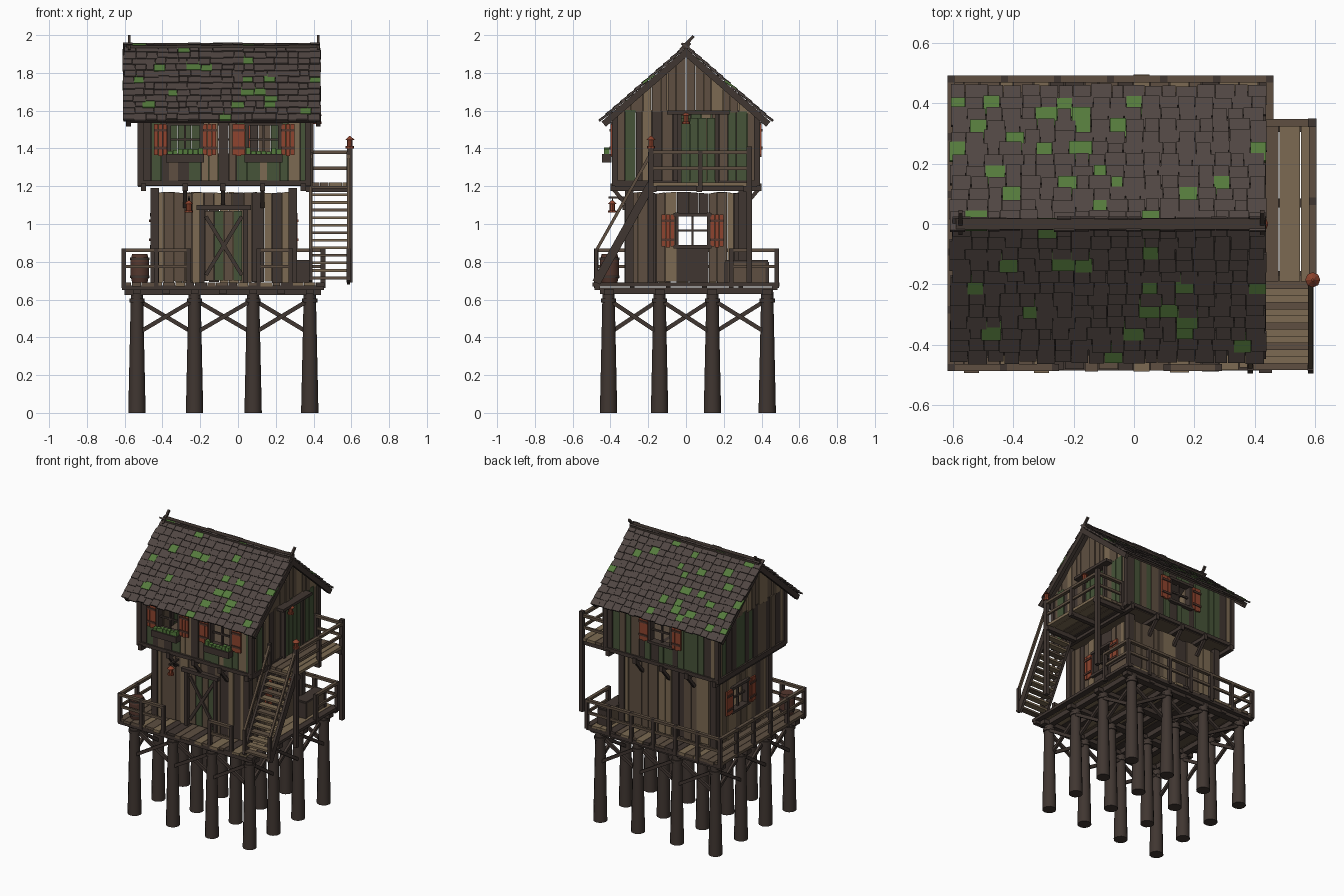
import bpy, bmesh, math, random
from mathutils import Vector, Matrix

if "Cube" in bpy.data.objects:
    bpy.data.objects.remove(bpy.data.objects["Cube"])

random.seed(7)
PAL = {"light_wood": (124, 106, 82), "mid_wood": (94, 79, 65), "dark_wood": (64, 54, 49),
       "shingle": (80, 70, 66), "moss": (84, 122, 60), "green_wood": (70, 84, 56),
       "red_paint": (142, 68, 46), "barrel_wood": (84, 55, 46)}
NAMES = list(PAL)
LIGHT, MID, DARK, SHINGLE, MOSS, GREEN, RED, BARREL = range(8)
MATS = []
for n, c in PAL.items():
    m = bpy.data.materials.new(n)
    m.diffuse_color = [((v / 255 + 0.055) / 1.055) ** 2.4 for v in c] + [1]
    m.use_nodes = True
    m.node_tree.nodes["Principled BSDF"].inputs["Base Color"].default_value = m.diffuse_color
    MATS.append(m)


class Part:
    """Collects solids into one named mesh object."""
    def __init__(self, name):
        self.name, self.bm = name, bmesh.new()

    def tag(self, verts, mat):
        for f in {f for v in verts for f in v.link_faces}:
            f.material_index = mat

    def cube(self, matrix, mat):
        self.tag(bmesh.ops.create_cube(self.bm, size=1, matrix=matrix)["verts"], mat)

    def box(self, x0, x1, y0, y1, z0, z1, mat):
        self.cube(Matrix.Translation(((x0 + x1) / 2, (y0 + y1) / 2, (z0 + z1) / 2))
                  @ Matrix.Diagonal((abs(x1 - x0), abs(y1 - y0), abs(z1 - z0), 1)), mat)

    def beam(self, p, q, w, h, mat):
        p, q = Vector(p), Vector(q)
        d = q - p
        rot = d.to_track_quat('Y', 'Z').to_matrix().to_4x4()
        self.cube(Matrix.Translation((p + q) / 2) @ rot @ Matrix.Diagonal((w, d.length, h, 1)), mat)

    def cone(self, x, y, z0, z1, r0, r1, mat, n=10):
        r = bmesh.ops.create_cone(self.bm, cap_ends=True, segments=n, radius1=r0, radius2=r1,
                                  depth=z1 - z0, matrix=Matrix.Translation((x, y, (z0 + z1) / 2)))
        self.tag(r["verts"], mat)

    def slab(self, face, a0, a1, z0, z1, o0, o1, mat, z1b=None):
        """Box in a wall plane: a along the wall, o outwards; z1b slants the top."""
        axis, f, s = face
        tops = (z1, z1 if z1b is None else z1b)
        vs = []
        for o in (o0, o1):
            for a, z in ((a0, z0), (a1, z0), (a1, tops[1]), (a0, tops[0])):
                vs.append(self.bm.verts.new((a, f + s * o, z) if axis == 'x' else (f + s * o, a, z)))
        fs = [self.bm.faces.new([vs[i] for i in q]) for q in
              ((0, 1, 2, 3), (7, 6, 5, 4), (0, 4, 5, 1), (1, 5, 6, 2), (2, 6, 7, 3), (3, 7, 4, 0))]
        bmesh.ops.recalc_face_normals(self.bm, faces=fs)
        for q in fs:
            q.material_index = mat

    def done(self, smooth=False):
        me = bpy.data.meshes.new(self.name)
        self.bm.to_mesh(me)
        self.bm.free()
        for m in MATS:
            me.materials.append(m)
        ob = bpy.data.objects.new(self.name, me)
        bpy.context.collection.objects.link(ob)
        if smooth:
            bpy.context.view_layer.objects.active = ob
            ob.select_set(True)
            bpy.ops.object.shade_smooth_by_angle(angle=math.radians(40))
            ob.select_set(False)


def cuts(a0, a1, marks, step):
    """Uneven plank edges that also land on the given marks."""
    pts = sorted({a0, a1, *marks})
    out = [a0]
    for p, q in zip(pts, pts[1:]):
        n = max(1, round((q - p) / step))
        out += [p + (q - p) * (i + (random.uniform(-.2, .2) if i < n else 0)) / n for i in range(1, n + 1)]
    return list(zip(out, out[1:]))


def plank_wall(name, face, a0, a1, z0, top, tones, holes=(), step=.05):
    part = Part(name)
    for p, q in cuts(a0, a1, [e for h in holes for e in h[:2]], step):
        mat, o, c = random.choice(tones), random.uniform(0, .01), (p + q) / 2
        za, zb = top(p), top(q)
        start = z0 + random.uniform(-.008, .008)
        for h in holes:
            if h[0] < c < h[1]:
                if h[2] > start:
                    part.slab(face, p, q, start, h[2], -.02, o, mat)
                start = h[3]
        part.slab(face, p + .0015, q - .0015, start, za, -.02, o, mat, zb)
    part.done()


def window(name, face, c, z0, z1, w=.17, box=False):
    part, h = Part(name), w / 2
    for s in (-1, 1):                       # jambs and shutters
        part.slab(face, c + s * h - .009, c + s * h + .009, z0 - .01, z1 + .01, -.025, .02, DARK)
        i, j = sorted((c + s * (h + .01), c + s * (h + .08)))
        for k in range(3):
            e = (j - i) / 3
            part.slab(face, i + k * e, i + (k + 1) * e - .002, z0 - .005 * (k % 2), z1, .012, .024, RED)
        for z in (z0 + .03, z1 - .04):
            part.slab(face, i, j, z, z + .014, .022, .031, BARREL)
    for z in (z0, z1):                      # sill and head
        part.slab(face, c - h - .015, c + h + .015, z - .009, z + .009, -.025, .026, DARK)
    part.slab(face, c - .006, c + .006, z0, z1, -.012, 0, DARK)
    part.slab(face, c - h, c + h, (z0 + z1) / 2 - .006, (z0 + z1) / 2 + .006, -.012, 0, DARK)
    if box:                                 # planter with leaves
        part.slab(face, c - .1, c + .1, z0 - .04, z0 + .005, .02, .07, DARK)
        for k in range(7):
            a = c - .08 + k * .027
            part.slab(face, a - .012, a + .012, z0, z0 + random.uniform(.015, .04), .03, .06, MOSS)
    part.done()


# stilts, braces and the beams under the deck
SX, SY = (-.535, -.23, .08, .38), (-.41, -.14, .14, .43)
p = Part("stilts")
for x in SX:
    for y in SY:
        p.cone(x, y, 0, .64, .046, .032, DARK, 12)
        p.cone(x, y, .585, .605, .04, .04, DARK, 12)
p.done(True)
p = Part("cross_braces")
for s, (i, j) in ((s, ij) for s in (0, 3) for ij in ((0, 1), (1, 2), (2, 3))):
    for za, zb, e in ((.42, .6, -.012), (.6, .42, .012)):
        p.beam((SX[i], SY[s] + e, za), (SX[j], SY[s] + e, zb), .018, .022, DARK)
        p.beam((SX[s] + e, SY[i], za), (SX[s] + e, SY[j], zb), .018, .022, DARK)
p.done()
p = Part("deck_beams")
for y in SY:
    p.box(-.6, .44, y - .025, y + .025, .625, .655, DARK)
for x in SX + (-.38, -.08, .23):
    p.box(x - .02, x + .02, -.455, .46, .63, .665, DARK)
for y in (-.47, .47):
    p.box(-.615, .455, y - .015, y + .015, .65, .675, DARK)
p.done()
p = Part("deck_planks")
for a, b in cuts(-.615, .46, [], .056):
    p.box(a, b - .003, -.485 + random.uniform(-.01, .01), .485 + random.uniform(-.01, .01),
          .67, .69, random.choice((LIGHT, MID, MID, DARK)))
p.done()


def rail(name, a, b, n, z=.69, h=.17):
    part, a, b = Part(name), Vector(a), Vector(b)
    for i in range(n + 1):
        q = a.lerp(b, i / n)
        part.box(q.x - .012, q.x + .012, q.y - .012, q.y + .012, z - .03, z + h + .01, DARK)
    for k, w in ((1, .024), (.5, .014)):
        part.beam((a.x, a.y, z + h * k), (b.x, b.y, z + h * k), w, .018, MID)
    part.done()


rail("front_left_railing", (-.605, -.475), (-.26, -.475), 2)
rail("front_right_railing", (.11, -.475), (.28, -.475), 1)
rail("back_railing", (-.605, .48), (.45, .48), 6)
rail("left_railing", (-.605, -.475), (-.605, .48), 5)
rail("right_railing", (.45, .24), (.45, .48), 1)

# lower storey
LX0, LX1, LY, UX0, UX1, UY = -.44, .29, .30, -.515, .37, .375
WZ = (.88, 1.05)
low = (LIGHT, MID, MID, LIGHT, DARK)
flat = lambda z: (lambda a: z + .004 * math.sin(a * 91))
side = [(-.05, .12, *WZ)]
plank_wall("lower_front_wall", ('x', -LY, -1), LX0, LX1, .69, flat(1.165), low, [(-.18, .03, .68, 1.08)])
plank_wall("lower_back_wall", ('x', LY, 1), LX0, LX1, .69, flat(1.165), low)
plank_wall("lower_left_wall", ('y', LX0, -1), -LY, LY, .69, flat(1.165), low, side)
plank_wall("lower_right_wall", ('y', LX1, 1), -LY, LY, .69, flat(1.165), low, side)
window("lower_left_window", ('y', LX0, -1), .035, *WZ)
window("lower_right_window", ('y', LX1, 1), .035, *WZ)
p = Part("lower_corner_posts")
for x in (LX0, LX1):
    for y in (-LY, LY):
        p.box(x - .022, x + .022, y - .022, y + .022, .69, 1.19, DARK)
p.done()
p = Part("front_door")
F = ('x', -LY, -1)
for k in range(4):
    p.slab(F, -.175 + k * .05, -.128 + k * .05, .7, 1.07, -.015, -.002, GREEN if k % 2 else MID)
p.beam((-.17, -LY - .002, .73), (.02, -LY - .002, 1.04), .012, .02, DARK)
p.beam((-.17, -LY - .002, 1.04), (.02, -LY - .002, .73), .012, .02, DARK)
for a in (-.19, .04):
    p.slab(F, a - .013, a + .013, .69, 1.08, -.02, .025, DARK)
p.slab(F, -.22, .07, 1.075, 1.1, -.02, .035, DARK)
p.done()

# upper floor joists, brackets and walls
p = Part("upper_floor")
for x in (-.5, -.28, -.08, .13, .345):
    p.box(x - .014, x + .014, -.4, .4, 1.175, 1.215, DARK)
    for s in (-1, 1):
        if LX0 - .02 < x < LX1:
            p.beam((x, s * (LY + .005), 1.09), (x, s * .385, 1.185), .02, .02, DARK)
p.box(UX0, UX1, -UY, UY, 1.2, 1.215, MID)
for y in (-UY, UY):
    p.box(UX0 - .01, UX1 + .01, y - .017, y + .017, 1.205, 1.23, DARK)
for x in (UX0, UX1):
    p.box(x - .015, x + .015, -UY, UY, 1.195, 1.23, DARK)
p.done()
up = (GREEN, DARK, MID, GREEN, DARK, LIGHT)
UZ = (1.365, 1.53)
plank_wall("upper_front_wall", ('x', -UY, -1), UX0, UX1, 1.215, flat(1.59), up,
           [(c - .085, c + .085, *UZ) for c in (-.28, .135)])
plank_wall("upper_back_wall", ('x', UY, 1), UX0, UX1, 1.215, flat(1.59), up, [(-.155, .015, *UZ)])
window("front_window_left", ('x', -UY, -1), -.28, *UZ, box=True)
window("front_window_right", ('x', -UY, -1), .135, *UZ, box=True)
window("back_window", ('x', UY, 1), -.07, *UZ)
for tag, x, s in (("left", UX0, -1), ("right", UX1, 1)):
    plank_wall(f"upper_{tag}_wall", ('y', x, s), -UY, UY, 1.215, flat(1.6), up)
    plank_wall(f"{tag}_gable", ('y', x, s), -UY, UY, 1.59, lambda a: 1.905 - .867 * abs(a),
               (LIGHT, MID, MID), [(0, 0, 0, 0)])
p = Part("upper_corner_posts")
for x in (UX0, UX1):
    for y in (-UY, UY):
        p.box(x - .016, x + .016, y - .016, y + .016, 1.2, 1.59, DARK)
p.done()
p = Part("balcony_door")
F = ('y', UX1, 1)
for k in range(4):
    p.slab(F, -.025 + k * .045, .018 + k * .045, 1.22, 1.56, .01, .02, GREEN)
for a in (-.035, .165):
    p.slab(F, a - .01, a + .01, 1.22, 1.58, .005, .03, DARK)
p.slab(F, -.1, .23, 1.58, 1.6, 0, .06, DARK)
p.done()

# roof boards, shingles, barge boards and ridge
RUN, RISE, TOP = .45, .39, 1.935
L = math.hypot(RUN, RISE)
roof, tiles = Part("roof_boards"), Part("roof_shingles")
for s in (-1, 1):
    u, n = Vector((0, s * RUN, -RISE)) / L, Vector((0, s * RISE, RUN)) / L
    def put(part, x, t, w, l, th, off, mat, tilt=0):
        m = Matrix((Vector((s, 0, 0)), u, n)).transposed().to_4x4()
        m.translation = Vector((x, 0, TOP)) + u * t + n * off
        part.cube(m @ Matrix.Rotation(tilt, 4, 'X') @ Matrix.Diagonal((w, l, th, 1)), mat)
    put(roof, -.08, L / 2 - .005, 1.01, L - .01, .012, -.016, DARK)
    for x in (-.58, .425):
        put(roof, x, L / 2, .025, L, .035, -.022, DARK)
    for r in range(12):
        t = L - .035 - r * .05
        for a, b in cuts(-.605 + random.uniform(-.008, .004), .435 + random.uniform(-.006, .006), [], .057):
            put(tiles, (a + b) / 2, t + random.uniform(-.006, .006), b - a - .002, .075, .01,
                .003 + random.uniform(0, .003), MOSS if random.random() < .1 else SHINGLE, .1)
for x in (-.575, .425):
    roof.beam((x, -.03, 1.92), (x, .04, 1.995), .014, .016, DARK)
roof.box(-.59, .435, -.018, .018, 1.93, 1.958, DARK)
roof.done()
tiles.done()

# balcony with posts and rails
p = Part("balcony")
for a, b in cuts(.385, .6, [], .052):
    p.box(a, b - .004, -.19, .345, 1.2, 1.22, random.choice((LIGHT, MID, MID)))
for y in (-.17, .07, .32):
    p.box(.36, .605, y - .015, y + .015, 1.17, 1.2, DARK)
for y in (-.185, .335):
    p.box(.577, .605, y - .014, y + .014, .69, 1.41, DARK)
p.done()
rail("balcony_side_rail", (.592, -.185), (.592, .335), 2, 1.21, .17)
rail("balcony_back_rail", (.385, .335), (.592, .335), 1, 1.21, .17)

# staircase
p = Part("staircase")
for x in (.385, .585):
    p.beam((x, -.475, .69), (x, -.185, 1.21), .018, .045, DARK)
    p.beam((x, -.475, .86), (x, -.185, 1.375), .016, .016, MID)
    p.box(x - .01, x + .01, -.485, -.465, .69, .87, DARK)
    p.box(x - .01, x + .01, -.2, -.18, 1.2, 1.38, DARK)
for k in range(13):
    f = (k + .6) / 13
    y, z = -.475 + .29 * f, .69 + .52 * f
    p.box(.385, .585, y - .022, y + .022, z - .007, z + .007, LIGHT if k % 3 else MID)
p.done()


# lanterns
def lantern(name, x, y, z):
    part = Part(name)
    part.cone(x, y, z, z + .012, .022, .022, RED, 8)
    part.cone(x, y, z + .012, z + .045, .014, .014, RED, 8)
    part.cone(x, y, z + .045, z + .065, .025, .004, RED, 8)
    part.done()


lantern("post_lantern", .592, -.185, 1.4)
lantern("wall_lantern", -.26, -.39, 1.06)
lantern("balcony_lantern", UX1 + .05, 0, 1.53)
p = Part("lantern_arm")
p.beam((-.26, -LY, 1.14), (-.26, -.41, 1.14), .012, .012, DARK)
p.beam((-.26, -LY, 1.09), (-.26, -.36, 1.14), .01, .01, DARK)
p.box(-.263, -.257, -.393, -.387, 1.12, 1.14, DARK)
p.done()

# barrel and crate on the deck
p = Part("barrel")
prof = [(.69, .042), (.73, .051), (.8, .051), (.84, .042)]
for (z0, r0), (z1, r1) in zip(prof, prof[1:]):
    p.cone(-.52, -.405, z0, z1, r0, r1, BARREL, 14)
for z in (.715, .81):
    p.cone(-.52, -.405, z, z + .012, .053, .053, DARK, 14)
p.done(True)
p = Part("crate")
p.box(.31, .39, .215, .43, .69, .8, MID)
p.box(.305, .395, .21, .435, .795, .81, DARK)
for y in (.215, .43):
    p.box(.305, .395, y - .01, y + .01, .69, .8, DARK)
p.done()
